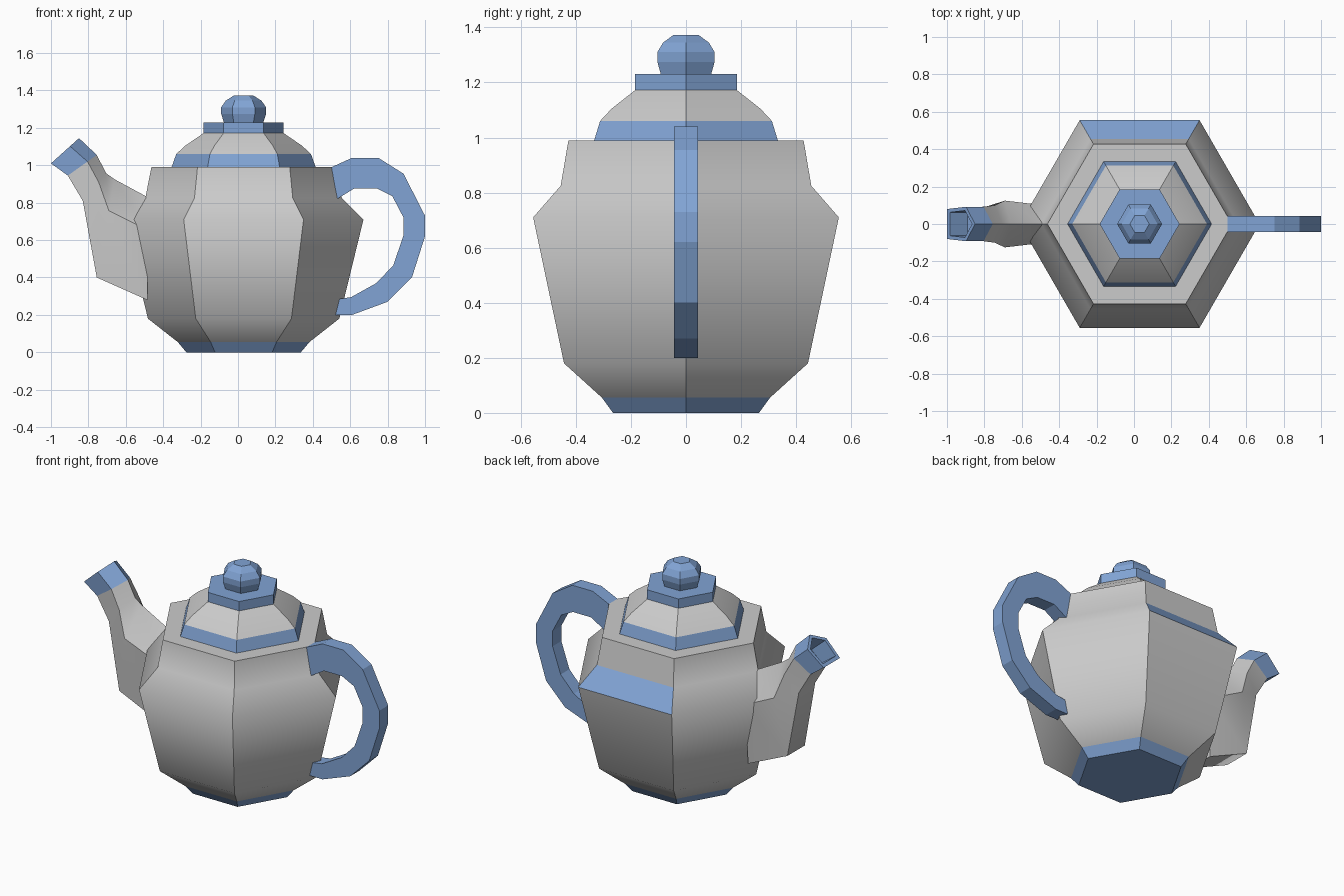
import bpy, bmesh, math
from mathutils import Vector

if "Cube" in bpy.data.objects:
    bpy.data.objects.remove(bpy.data.objects["Cube"])

CX = 0.03  # axis of the pot

blue = bpy.data.materials.new("blue_glaze")
blue.diffuse_color = (0.22, 0.37, 0.66, 1)
blue.use_nodes = True
blue.node_tree.nodes["Principled BSDF"].inputs["Base Color"].default_value = blue.diffuse_color
grey = bpy.data.materials.new("grey_clay")
grey.diffuse_color = (0.8, 0.8, 0.8, 1)
grey.use_nodes = True
grey.node_tree.nodes["Principled BSDF"].inputs["Base Color"].default_value = grey.diffuse_color


def loft(name, rings, is_blue, flat=False):
    """Skin rings of points, cap both ends; lengthwise edges stay crisp."""
    bm = bmesh.new()
    n = len(rings[0])
    vs = [[bm.verts.new(p) for p in r] for r in rings]
    for i in range(len(vs) - 1):
        for j in range(n):
            k = (j + 1) % n
            f = bm.faces.new((vs[i][j], vs[i][k], vs[i + 1][k], vs[i + 1][j]))
            f.material_index = int(is_blue(i, j))
            f.smooth = not flat
    for ring, band in ((vs[0], 0), (vs[-1], len(vs) - 2)):
        bm.faces.new(ring).material_index = int(is_blue(band, 0))
    bmesh.ops.recalc_face_normals(bm, faces=bm.faces)
    for i in range(len(vs) - 1):
        for j in range(n):
            bm.edges.get((vs[i][j], vs[i + 1][j])).smooth = False
    for e in bm.edges:
        mats = {f.material_index for f in e.link_faces}
        if len(mats) > 1 or e.calc_face_angle(0) > math.radians(60):
            e.smooth = False
    me = bpy.data.meshes.new(name)
    bm.to_mesh(me)
    bm.free()
    me.materials.append(grey)
    me.materials.append(blue)
    ob = bpy.data.objects.new(name, me)
    bpy.context.collection.objects.link(ob)
    return ob


def hexagons(profile):
    """Six-sided rings from (across-flats half width, z)."""
    return [[(CX + w / 0.866 * math.cos(math.radians(60 * k)),
              w / 0.866 * math.sin(math.radians(60 * k)), z) for k in range(6)]
            for w, z in profile]


# Pot body: blue foot, one blue shoulder panel at the back
loft("body", hexagons([(0.265, 0), (0.305, 0.055), (0.443, 0.18), (0.555, 0.71),
                       (0.455, 0.825), (0.427, 0.99)]),
     lambda i, j: i == 0 or (i == 3 and j == 1))

# Lid with blue rim, blue collar and knob
loft("lid", hexagons([(0.335, 0.985), (0.312, 1.06), (0.27, 1.105), (0.185, 1.172)]),
     lambda i, j: i == 0)
loft("lid_collar", hexagons([(0.185, 1.17), (0.185, 1.23)]), lambda i, j: True, True)
loft("lid_knob", hexagons([(0.09, 1.225), (0.104, 1.275), (0.104, 1.31),
                           (0.083, 1.345), (0.045, 1.373)]), lambda i, j: True, True)

# Handle: square section following outer and inner outlines
outer = [(0.50, 0.99), (0.61, 1.04), (0.75, 1.04), (0.885, 0.955), (1.0, 0.73),
         (1.0, 0.62), (0.93, 0.40), (0.80, 0.27), (0.61, 0.20), (0.52, 0.20)]
inner = [(0.53, 0.82), (0.62, 0.875), (0.745, 0.875), (0.825, 0.835), (0.885, 0.72),
         (0.885, 0.625), (0.83, 0.465), (0.74, 0.37), (0.605, 0.295), (0.54, 0.285)]
H = 0.043
loft("handle", [[(a[0], -H, a[1]), (a[0], H, a[1]), (b[0], H, b[1]), (b[0], -H, b[1])]
                for a, b in zip(outer, inner)], lambda i, j: True, True)


# Spout: five-sided section, flat outside and ridged on the inner/top side
def section(ax, az, bx, bz, w_out, w_mid, t=0.68, scale=1.0):
    a, b = Vector((ax, 0, az)), Vector((bx, 0, bz))
    m, c = a.lerp(b, t), a.lerp(b, 0.5)
    pts = [a + Vector((0, -w_out, 0)), m + Vector((0, -w_mid, 0)), b,
           m + Vector((0, w_mid, 0)), a + Vector((0, w_out, 0))]
    return [c + (p - c) * scale for p in pts]


neck = (-0.91, 0.945, -0.755, 1.055, 0.08, 0.092)
tip = (-1.0, 1.01, -0.85, 1.145, 0.08, 0.092)
loft("spout", [section(-0.485, 0.28, -0.475, 0.825, 0.085, 0.10),
               section(-0.755, 0.40, -0.66, 0.925, 0.085, 0.125),
               section(-0.83, 0.81, -0.705, 0.957, 0.08, 0.10),
               section(*neck), section(*tip),
               section(*tip, scale=0.78), section(*neck, scale=0.75)],
     lambda i, j: i >= 3)
